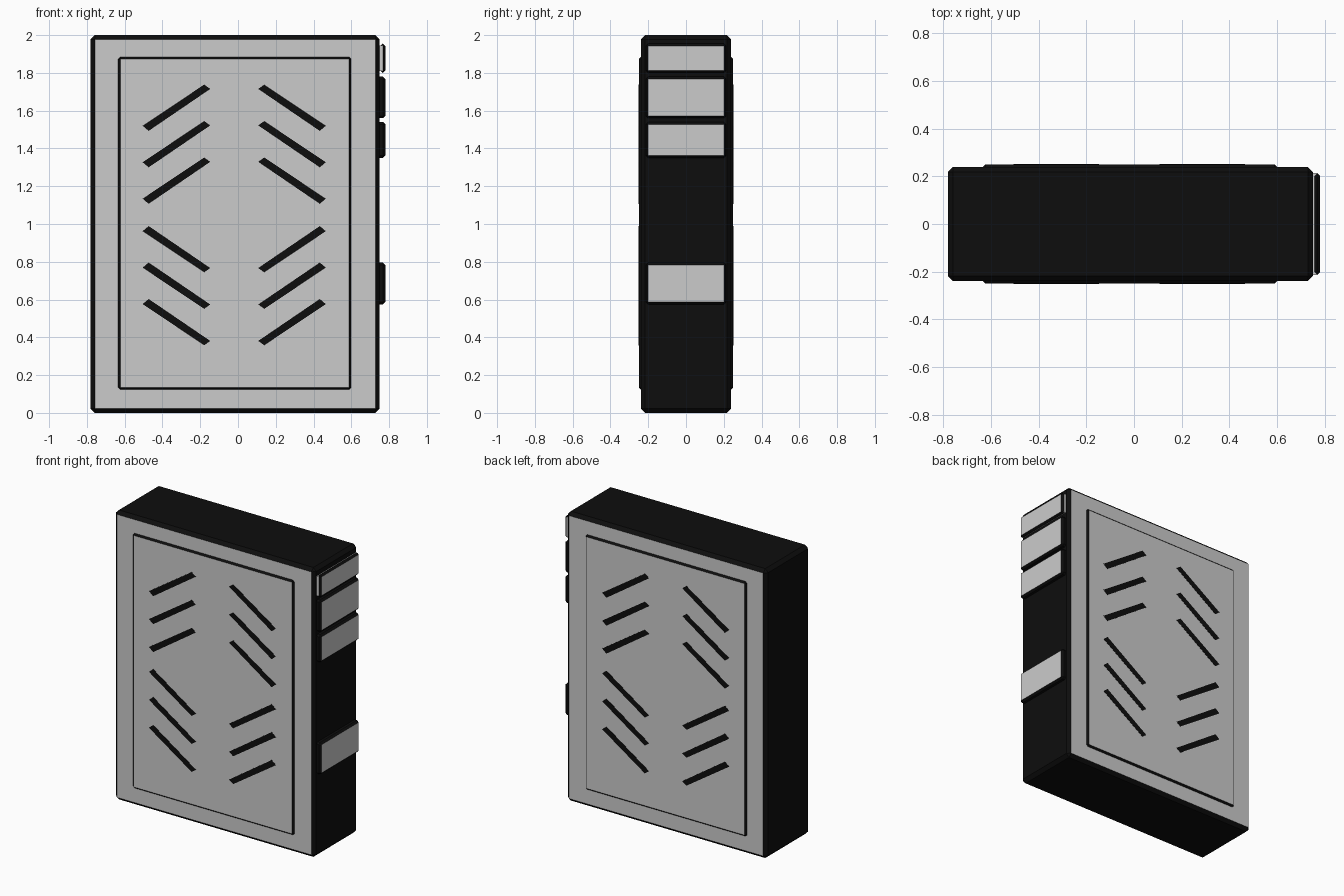
import bpy, bmesh
from mathutils import Vector

if "Cube" in bpy.data.objects:
    bpy.data.objects.remove(bpy.data.objects["Cube"])

black = bpy.data.materials.new("black")
black.diffuse_color = (0.004, 0.004, 0.004, 1)
black.use_nodes = True
black.node_tree.nodes["Principled BSDF"].inputs["Base Color"].default_value = black.diffuse_color


def finish(name, bm, materials):
    bmesh.ops.recalc_face_normals(bm, faces=bm.faces[:])
    mesh = bpy.data.meshes.new(name)
    bm.to_mesh(mesh)
    bm.free()
    for m in materials:
        mesh.materials.append(m)
    obj = bpy.data.objects.new(name, mesh)
    bpy.context.collection.objects.link(obj)
    return obj


def chamfer_box(name, lo, hi, chamfer, is_grey):
    """Black box with chamfered edges; faces passing is_grey(normal) stay grey."""
    lo, hi = Vector(lo), Vector(hi)
    bm = bmesh.new()
    bmesh.ops.create_cube(bm, size=1)
    for v in bm.verts:
        v.co = Vector([(lo[i] + hi[i]) / 2 + v.co[i] * (hi[i] - lo[i]) for i in range(3)])
    if chamfer:
        bmesh.ops.bevel(bm, geom=bm.edges[:], offset=chamfer, segments=1, affect='EDGES')
    bm.normal_update()
    for f in bm.faces:
        f.material_index = 1 if is_grey(f.normal) else 0
    return finish(name, bm, [black, None])


def side_face(n):
    return abs(n.y) > 0.95


def outer_face(n):
    return n.x > 0.95


# Case body and the raised panel showing on both large faces
chamfer_box("case_body", (-0.78, -0.239, 0), (0.75, 0.239, 2), 0.022, side_face)
chamfer_box("side_panels", (-0.635, -0.25, 0.122), (0.6, 0.25, 1.885), 0.012, side_face)

# Drive covers on the narrow end
covers = [(1.56, 1.78), (1.35, 1.54), (0.575, 0.795)]
for i, (z0, z1) in enumerate(covers):
    chamfer_box(f"drive_cover_{i + 1}", (0.735, -0.213, z0), (0.78, 0.213, z1), 0.012, outer_face)

# Top cover: grey base with a black-rimmed front plate
chamfer_box("top_cover_base", (0.735, -0.213, 1.81), (0.768, 0.213, 1.945), 0, lambda n: True)
chamfer_box("top_cover", (0.755, -0.213, 1.8), (0.78, 0.213, 1.955), 0.012, outer_face)

# Slanted vent bars, mirrored left/right, top/bottom and front/back
CX, CZ = -0.02, 1.048
bar = [(-0.485, 0.472), (-0.453, 0.445), (-0.127, 0.667), (-0.159, 0.69)]
for side, label in ((-1, "front"), (1, "back")):
    bm = bmesh.new()
    for sx in (-1, 1):
        for sz in (-1, 1):
            for k in range(3):
                # the lower group mirrors the upper one
                pts = [(CX + sx * x, CZ + sz * (z - 0.193 * k)) for x, z in bar]
                near = [bm.verts.new((x, side * 0.2515, z)) for x, z in pts]
                far = [bm.verts.new((x, side * 0.245, z)) for x, z in pts]
                bm.faces.new(near)
                bm.faces.new(far[::-1])
                for j in range(4):
                    n = (j + 1) % 4
                    bm.faces.new((near[j], far[j], far[n], near[n]))
    finish(f"{label}_vents", bm, [black])
